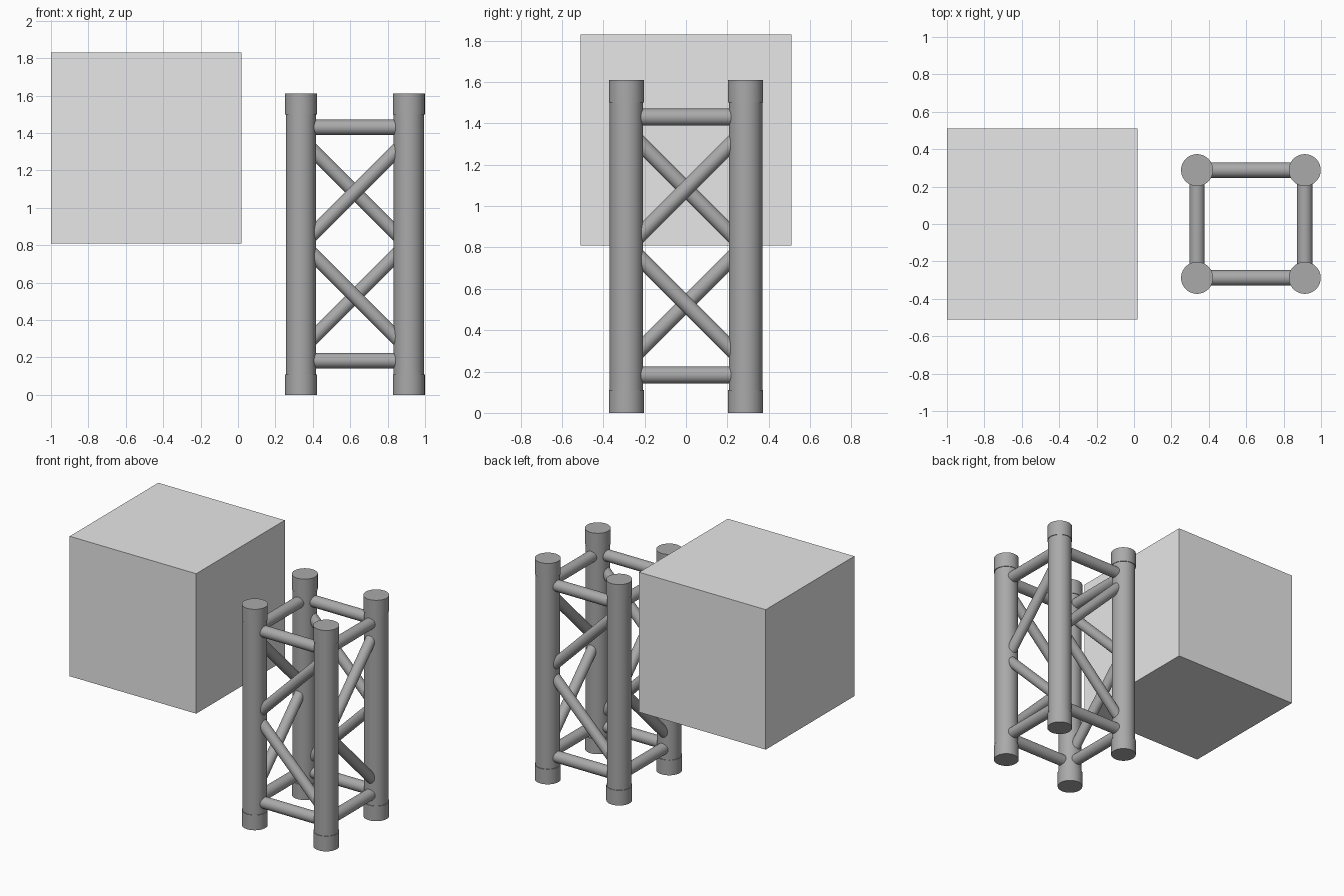
import bpy
from math import radians
from mathutils import Vector, Matrix

if "Cube" in bpy.data.objects:
    bpy.data.objects.remove(bpy.data.objects["Cube"])


def make_material(name, value):
    mat = bpy.data.materials.new(name)
    mat.use_nodes = True
    colour = (value, value, value, 1)
    mat.diffuse_color = colour
    mat.node_tree.nodes["Principled BSDF"].inputs["Base Color"].default_value = colour
    return mat


light_grey = make_material("light grey", 0.8)
steel_grey = make_material("steel grey", 0.4)

CENTRE = Vector((0.625, 0, 0))   # truss axis
HALF = 0.288                     # post centre offset from the axis
HEIGHT = 1.61
MID = HEIGHT / 2


def tube(name, start, end, radius):
    """Smooth capped cylinder between two points."""
    axis = end - start
    bpy.ops.mesh.primitive_cylinder_add(vertices=40, radius=radius, depth=axis.length)
    obj = bpy.context.object
    obj.name = name
    obj.data.materials.append(steel_grey)
    obj.rotation_euler = axis.to_track_quat("Z", "Y").to_euler()
    obj.location = (start + end) / 2
    bpy.ops.object.shade_smooth_by_angle(angle=radians(40))
    return obj


# Solid box beside the truss
bpy.ops.mesh.primitive_cube_add(size=1.02, location=(-0.49, 0, 1.32))
box = bpy.context.object
box.name = "box"
box.data.materials.append(light_grey)

# Four identical truss sides, each turned a quarter about the axis
for i, side in enumerate(("front", "left", "back", "right")):
    turn = Matrix.Rotation(radians(90 * i), 3, "Z")

    def at(x, z):
        return CENTRE + turn @ Vector((x, -HALF, z))

    # Post with a slightly wider sleeve at each end
    tube(side + "_post", at(-HALF, 0.01), at(-HALF, HEIGHT - 0.01), 0.081)
    tube(side + "_lower_sleeve", at(-HALF, 0), at(-HALF, 0.11), 0.0855)
    tube(side + "_upper_sleeve", at(-HALF, HEIGHT - 0.11), at(-HALF, HEIGHT), 0.0855)

    # Horizontal rails
    for level, z in (("lower", 0.183), ("upper", 1.43)):
        tube(f"{side}_{level}_rail", at(-HALF, z), at(HALF, z), 0.041)

    # Diagonal braces, mirrored about mid height
    for level, s in (("lower", -1), ("upper", 1)):
        tube(f"{side}_{level}_brace", at(-HALF, MID + s * -0.01),
             at(HALF, MID + s * 0.566), 0.037)
